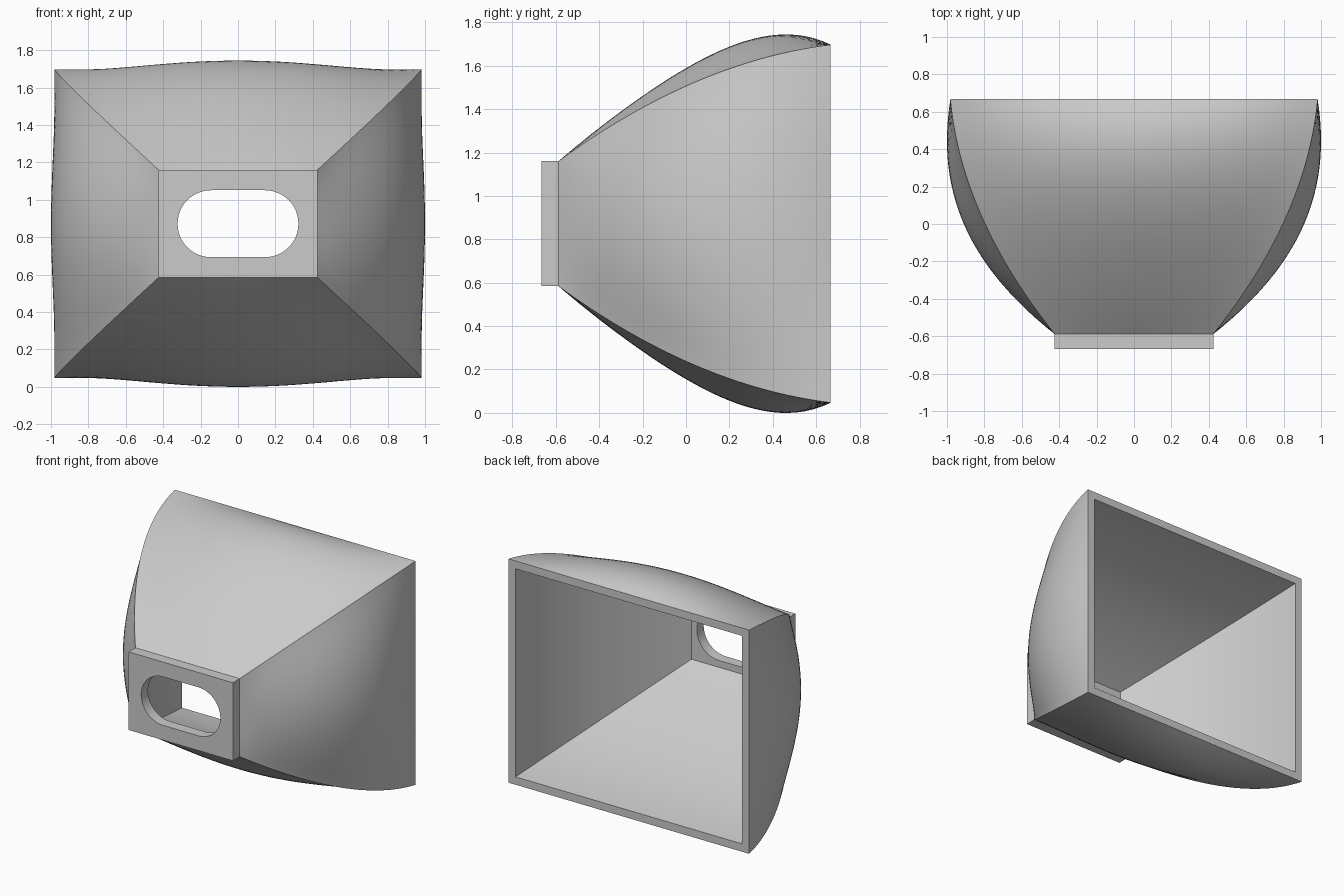
import bpy
import bmesh
import math

cube = bpy.data.objects.get("Cube")
if cube:
    bpy.data.objects.remove(cube, do_unlink=True)

MID_Z = 0.872
FRONT_Y, NECK_Y, BACK_Y = -0.667, -0.588, 0.667
WALL = 0.058
ROWS, COLS = 32, 32

grey = bpy.data.materials.new("plain grey")
grey.use_nodes = True
colour = (0.6, 0.6, 0.6, 1)
grey.diffuse_color = colour
grey.node_tree.nodes["Principled BSDF"].inputs["Base Color"].default_value = colour


def half_width(t):
    return 0.425 + 0.557 * t + 0.44 * t * (1 - t)


def half_height(t):
    return 0.288 + 0.537 * t + 0.38 * t * (1 - t)


def side_bulge(t):
    return t * (1 - t) * (0.59 - 0.28 * t)


def top_bulge(t):
    return t * (1 - t) * (0.16 + 0.15 * t + 0.46 * t * t)


def wall_point(side, t, s, inset, bulged):
    """Point on one of four walls: t runs neck to mouth, s runs across."""
    w, h = half_width(t) - inset, half_height(t) - inset
    swell = max(0, 1 - s * s) if bulged else 0
    y = NECK_Y + t * (BACK_Y - NECK_Y)
    sign = 1 if side < 2 else -1
    if side % 2 == 0:
        x, z = s * w * sign, -sign * (h + swell ** 1.35 * top_bulge(t))
    else:
        x, z = sign * (w + swell ** 1.15 * side_bulge(t)), s * h * sign
    return x, y, z + MID_Z


def add_sheet(bm, point, rows, cols, flip=False):
    grid = [[bm.verts.new(point(i / rows, 2 * j / cols - 1))
             for j in range(cols + 1)] for i in range(rows + 1)]
    for i in range(rows):
        for j in range(cols):
            quad = [grid[i][j], grid[i][j + 1], grid[i + 1][j + 1], grid[i + 1][j]]
            bm.faces.new(quad[::-1] if flip else quad)


# Flared hood: bulged outer walls, ruled inner walls and a flat rim
bm = bmesh.new()
for side in range(4):
    add_sheet(bm, lambda t, s: wall_point(side, t, s, 0, True), ROWS, COLS)
    add_sheet(bm, lambda t, s: wall_point(side, t, s, WALL, False), ROWS, COLS, True)
    add_sheet(bm, lambda t, s: wall_point(side, 1, s, WALL * t, False), 1, COLS)
bmesh.ops.remove_doubles(bm, verts=bm.verts, dist=0.0001)
mesh = bpy.data.meshes.new("flared_hood")
bm.to_mesh(mesh)
bm.free()
hood = bpy.data.objects.new("flared_hood", mesh)
bpy.context.collection.objects.link(hood)

# Neck plate: rectangle with a rounded slot
curve = bpy.data.curves.new("neck_plate", "CURVE")
curve.dimensions = "2D"
curve.fill_mode = "BOTH"
curve.extrude = (NECK_Y - FRONT_Y) / 2


def add_outline(points):
    spline = curve.splines.new("POLY")
    spline.points.add(len(points) - 1)
    for p, (x, y) in zip(spline.points, points):
        p.co = (x, y, 0, 1)
    spline.use_cyclic_u = True


w, h = half_width(0), half_height(0)
add_outline([(-w, -h), (w, -h), (w, h), (-w, h)])
radius, reach, steps = 0.179, 0.144, 24
slot = []
for end in (1, -1):
    for k in range(steps + 1):
        a = math.pi * (k / steps - 0.5)
        slot.append((end * (reach + radius * math.cos(a)), end * radius * math.sin(a)))
add_outline(slot)
plate = bpy.data.objects.new("neck_plate", curve)
bpy.context.collection.objects.link(plate)
plate.location = (0, (FRONT_Y + NECK_Y) / 2, MID_Z)
plate.rotation_euler.x = math.pi / 2

# Turn the plate into a mesh, then colour and smooth both parts
bpy.ops.object.select_all(action="DESELECT")
plate.select_set(True)
bpy.context.view_layer.objects.active = plate
bpy.ops.object.convert(target="MESH")
hood.select_set(True)
for part in (hood, plate):
    part.data.materials.clear()
    part.data.materials.append(grey)
bpy.ops.object.shade_smooth_by_angle(angle=math.radians(30))
